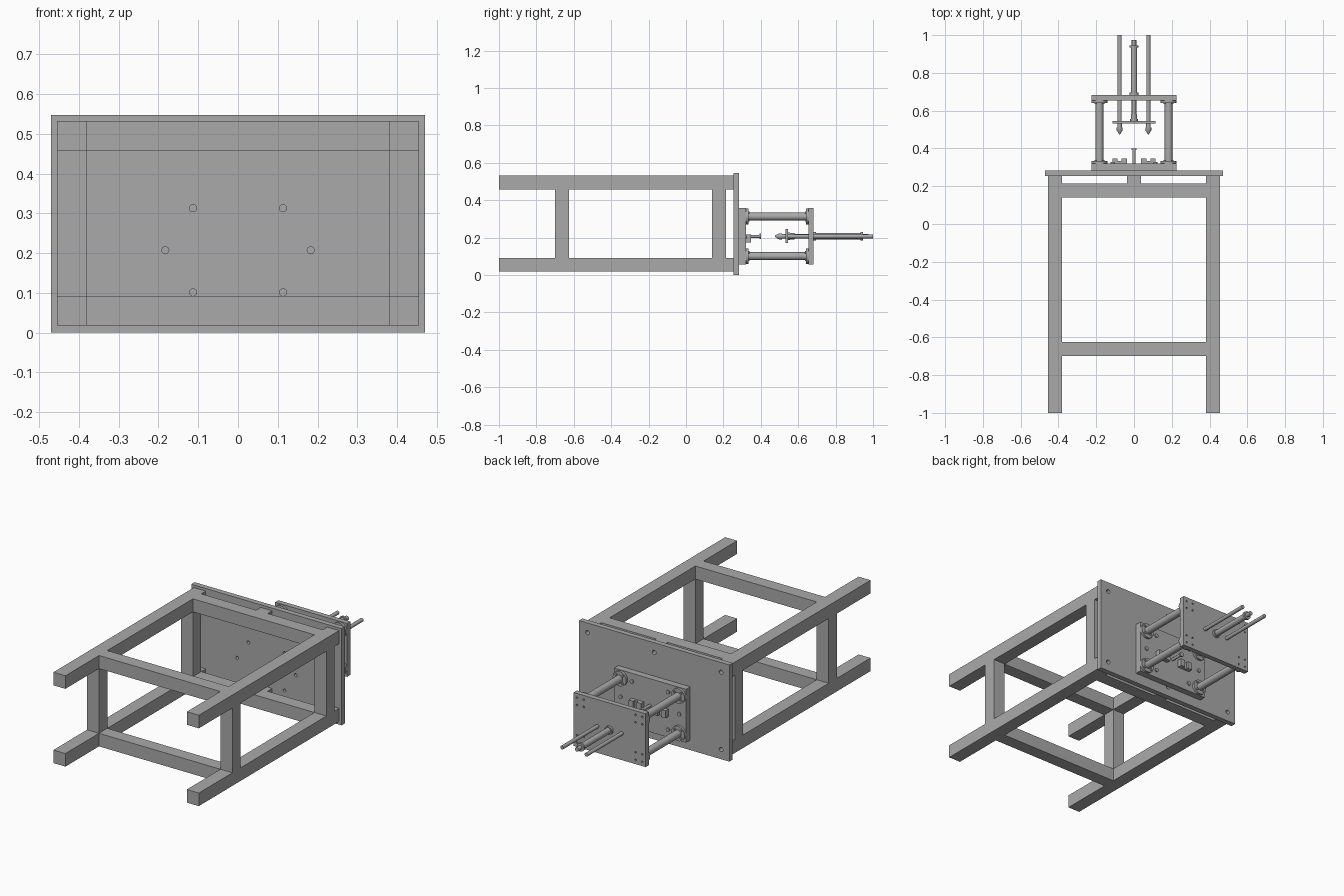
import bpy, bmesh, math
from mathutils import Vector, Matrix

cube = bpy.data.objects.get("Cube")
if cube:
    bpy.data.objects.remove(cube, do_unlink=True)

steel = bpy.data.materials.new("plain_grey")
steel.use_nodes = True
GREY = (0.40, 0.40, 0.40, 1)
steel.diffuse_color = GREY
steel.node_tree.nodes["Principled BSDF"].inputs["Base Color"].default_value = GREY

MID = 0.207                      # height of the press axis
COL_X, COL_Z = 0.183, 0.106      # column offsets from the press axis
TO_Y = Matrix.Rotation(-math.pi / 2, 4, 'X')


def finish(name, bm, smooth=False):
    bmesh.ops.recalc_face_normals(bm, faces=bm.faces)
    mesh = bpy.data.meshes.new(name)
    bm.to_mesh(mesh)
    bm.free()
    mesh.materials.append(steel)
    ob = bpy.data.objects.new(name, mesh)
    bpy.context.collection.objects.link(ob)
    if smooth:
        bpy.ops.object.select_all(action='DESELECT')
        bpy.context.view_layer.objects.active = ob
        ob.select_set(True)
        bpy.ops.object.shade_smooth_by_angle(angle=math.radians(35))
    return ob


def box(name, x, y, z):
    """Box from (low, high) spans."""
    bm = bmesh.new()
    bmesh.ops.create_cube(bm, size=1)
    for v in bm.verts:
        v.co = [(s[0] + s[1]) / 2 + c * (s[1] - s[0]) for s, c in zip((x, y, z), v.co)]
    return finish(name, bm)


def turned(name, x, z, profile, sides=24):
    """Solid of revolution along y from (y, radius) pairs."""
    bm = bmesh.new()
    rings = []
    for y, r in profile:
        rings.append([bm.verts.new((x + r * math.cos(a), y, z + r * math.sin(a)))
                      for a in (2 * math.pi * i / sides for i in range(sides))])
    for a, b in zip(rings, rings[1:]):
        for i in range(sides):
            j = (i + 1) % sides
            bm.faces.new((a[i], a[j], b[j], b[i]))
    bm.faces.new(rings[0])
    bm.faces.new(rings[-1])
    return finish(name, bm, True)


def drill(ob, holes, y0, y1):
    """Cut round holes (x, z, radius) through a plate."""
    bm = bmesh.new()
    for x, z, r in holes:
        bmesh.ops.create_cone(bm, cap_ends=True, segments=20, radius1=r, radius2=r,
                              depth=y1 - y0 + 0.02,
                              matrix=Matrix.Translation((x, (y0 + y1) / 2, z)) @ TO_Y)
    cutter = finish("hole_cutter", bm)
    cutter.hide_render = True
    mod = ob.modifiers.new("holes", 'BOOLEAN')
    mod.object, mod.solver = cutter, 'EXACT'
    graph = bpy.context.evaluated_depsgraph_get()
    mesh = bpy.data.meshes.new_from_object(ob.evaluated_get(graph))
    ob.modifiers.clear()
    ob.data = mesh
    bpy.data.objects.remove(cutter, do_unlink=True)


# Frame: four legs with rails between them
OUT, INN = 0.455, 0.38
LOW, HIGH = (0.018, 0.092), (0.458, 0.532)
RAILS = {"lower": (-0.70, -0.626), "upper": (0.14, 0.214)}
for level, zs in (("bottom", LOW), ("top", HIGH)):
    for side, xs in (("right", (-OUT, -INN)), ("left", (INN, OUT))):
        box(f"{level}_{side}_leg", xs, (-1, 0.254), zs)
    for rail, ys in RAILS.items():
        box(f"{level}_{rail}_rail", (-INN, INN), ys, zs)
    box(f"{level}_spacer_block", (-0.036, 0.036), (0.214, 0.254), zs)
for rail, ys in RAILS.items():
    for side, xs in (("right", (-OUT, -INN)), ("left", (INN, OUT))):
        box(f"{side}_{rail}_side_rail", xs, ys, (LOW[1], HIGH[0]))

# Table plate with mounting holes
MOUNTS = [(sx * 0.113, MID + sz * COL_Z) for sx in (-1, 1) for sz in (-1, 1)]
MOUNTS += [(-COL_X, MID), (COL_X, MID)]
table = box("table_plate", (-0.47, 0.47), (0.254, 0.284), (0, 0.547))
corners = [(x, z, 0.012) for x in (-0.418, 0, 0.418) for z in (0.055, 0.492)]
drill(table, corners + [(x, z, 0.009) for x, z in MOUNTS], 0.254, 0.284)

# Press plates
COLUMNS = [(sx * COL_X, MID + sz * COL_Z) for sx in (-1, 1) for sz in (-1, 1)]
SCREWS = [(x + dx, z + dz) for x, z in COLUMNS for dx in (-0.021, 0.021) for dz in (-0.021, 0.021)]
box("press_base_plate", (-0.225, 0.225), (0.284, 0.321), (0.056, 0.358))
top_plate = box("press_top_plate", (-0.225, 0.225), (0.654, 0.683), (0.056, 0.358))
drill(top_plate, [(x, z, 0.005) for x, z in SCREWS], 0.654, 0.683)
for i, (x, z) in enumerate(MOUNTS):
    turned(f"mount_bolt_{i + 1}", x, z, [(0.315, 0.011), (0.327, 0.011)], 16)

# Columns with a flange at each end
for i, (x, z) in enumerate(COLUMNS):
    turned(f"column_{i + 1}", x, z, [(0.321, 0.042), (0.334, 0.042), (0.334, 0.021),
                                    (0.641, 0.021), (0.641, 0.042), (0.654, 0.042)], 32)
for i, (x, z) in enumerate(SCREWS):
    turned(f"base_flange_screw_{i + 1}", x, z, [(0.33, 0.006), (0.34, 0.006)], 12)
    turned(f"top_flange_screw_{i + 1}", x, z, [(0.635, 0.006), (0.645, 0.006)], 12)

# Moving crosshead with guide rods and pointed tips
box("crosshead", (-0.113, 0.113), (0.532, 0.545), (0.172, 0.245))
for side, x in (("right", -0.076), ("left", 0.076)):
    turned(f"{side}_guide_rod", x, MID, [(0.54, 0.0105), (1.0, 0.0105)])
    turned(f"{side}_tip", x, MID, [(0.475, 0.003), (0.497, 0.016), (0.512, 0.016),
                                  (0.512, 0.012), (0.532, 0.012)])

# Central cylinder above the top plate, piston below it
turned("air_cylinder", 0, MID, [(0.683, 0.023), (0.696, 0.023), (0.696, 0.017), (0.934, 0.017),
                                (0.934, 0.023), (0.945, 0.023), (0.945, 0.012), (0.975, 0.012)])
turned("piston_rod", 0, MID, [(0.545, 0.02), (0.556, 0.02), (0.556, 0.017), (0.58, 0.017),
                              (0.58, 0.012), (0.654, 0.012)])

# Work rest: central post between two grooved blocks
turned("rest_post", 0, MID, [(0.321, 0.008), (0.392, 0.008), (0.392, 0.014), (0.4, 0.014)])
for side, s in (("right", -1), ("left", 1)):
    box(f"{side}_rest_base", sorted((s * 0.038, s * 0.115)), (0.321, 0.333), (0.175, 0.217))
    for part, a, b in (("inner", 0.038, 0.066), ("outer", 0.087, 0.115)):
        box(f"{side}_rest_{part}_jaw", sorted((s * a, s * b)), (0.333, 0.348), (0.175, 0.217))
